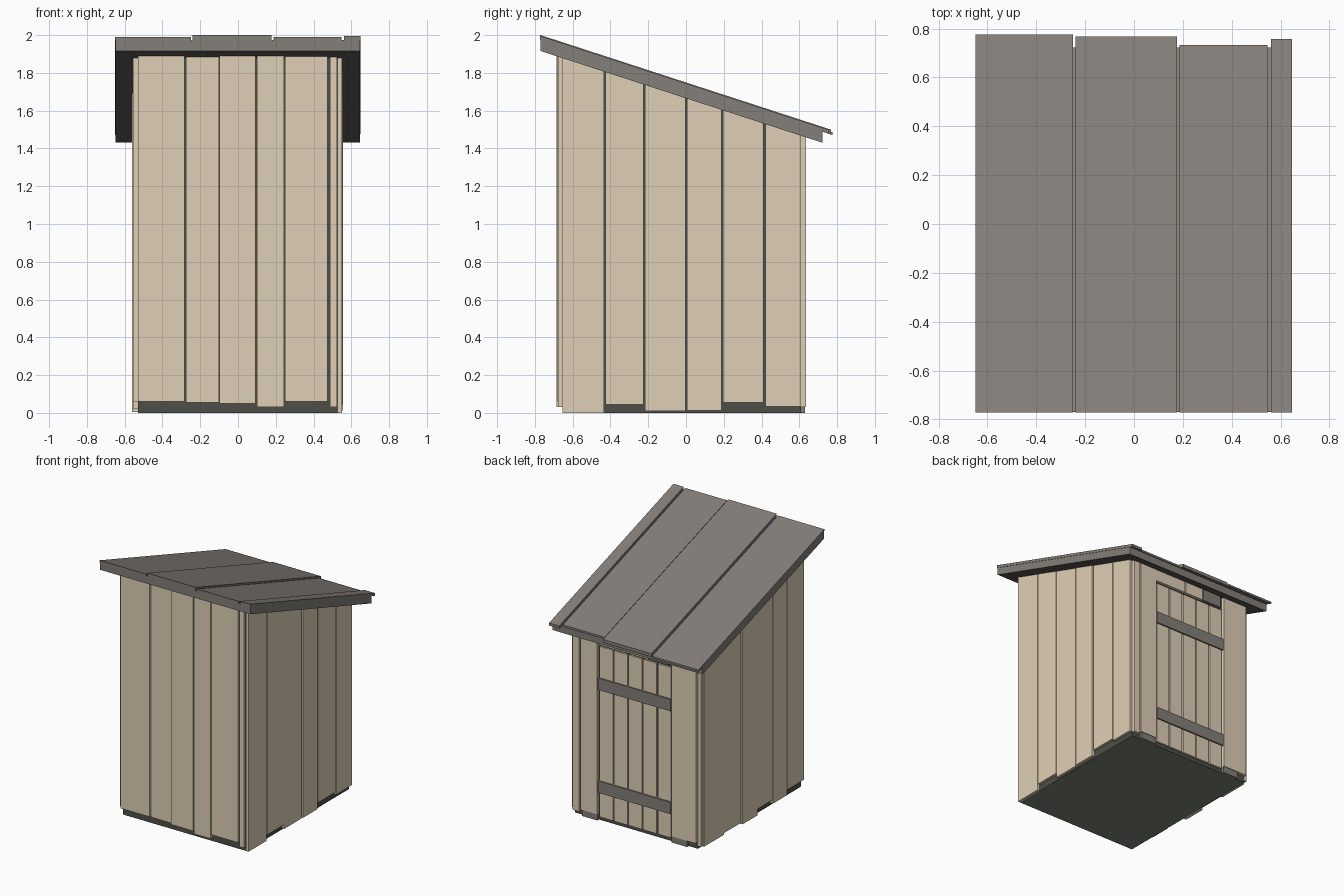
import bpy
import bmesh

if "Cube" in bpy.data.objects:
    bpy.data.objects.remove(bpy.data.objects["Cube"], do_unlink=True)


def material(name, srgb):
    linear = [((c / 255 + 0.055) / 1.055) ** 2.4 for c in srgb] + [1.0]
    mat = bpy.data.materials.new(name)
    mat.use_nodes = True
    mat.diffuse_color = linear
    bsdf = mat.node_tree.nodes["Principled BSDF"]
    bsdf.inputs["Base Color"].default_value = linear
    bsdf.inputs["Roughness"].default_value = 0.9
    return mat


PALE_WOOD = material("pale wood", (223, 208, 183))
GREY_WOOD = material("grey wood", (132, 126, 121))
DARK_FRAME = material("dark frame", (78, 79, 72))
FLOOR_GREY = material("floor grey", (121, 127, 115))
LINING = material("roof lining", (99, 96, 93))

FRONT, BACK, SIDE = -0.655, 0.61, 0.53


def eaves(y):
    """Height of the sloping underside of the roof."""
    return 1.916 - 0.3255 * (y + 0.77)


def block(name, x, y, z, mat, under=None):
    """Box from ranges. A top of None follows the roof slope;
    under makes a sloping slab between two offsets from the eaves."""
    bm = bmesh.new()
    bmesh.ops.create_cube(bm, size=1)
    for v in bm.verts:
        v.co.x = x[v.co.x > 0]
        v.co.y = y[v.co.y > 0]
        top = v.co.z > 0
        if under:
            v.co.z = eaves(v.co.y) + under[top]
        elif top and z[1] is None:
            v.co.z = eaves(v.co.y) + 0.002
        else:
            v.co.z = z[top]
    mesh = bpy.data.meshes.new(name)
    bm.to_mesh(mesh)
    bm.free()
    mesh.materials.append(mat)
    obj = bpy.data.objects.new(name, mesh)
    bpy.context.collection.objects.link(obj)
    return obj


def paint_underside(obj, mat):
    obj.data.materials.append(mat)
    for face in obj.data.polygons:
        face.material_index = int(face.normal.z < -0.5)


# Inner frame with a lighter floor
frame = block("inner_frame", (-SIDE, SIDE), (FRONT, BACK), (0, None), DARK_FRAME)
paint_underside(frame, FLOOR_GREY)

# Front cladding: start, end, bottom, thickness
front_boards = [(-0.53, -0.283, 0.06, 0.03), (-0.276, -0.101, 0.055, 0.02),
                (-0.098, 0.092, 0.05, 0.03), (0.1, 0.243, 0.03, 0.03),
                (0.25, 0.474, 0.06, 0.025), (0.486, 0.525, 0.03, 0.02)]
for a, b, low, t in front_boards:
    block("front_board", (a, b), (FRONT - t, FRONT), (low, None), PALE_WOOD)

# Side cladding
right_boards = [(-0.655, -0.433, 0.0, 0.02), (-0.425, -0.225, 0.045, 0.022),
                (-0.218, -0.003, 0.01, 0.02), (0.006, 0.187, 0.012, 0.025),
                (0.196, 0.41, 0.055, 0.02), (0.42, 0.61, 0.035, 0.022)]
left_boards = [(-0.655, -0.455, 0.06, 0.025), (-0.447, -0.276, 0.02, 0.026),
               (-0.268, -0.085, 0.05, 0.025), (-0.077, 0.104, 0.005, 0.03),
               (0.116, 0.325, 0.02, 0.025), (0.333, 0.575, 0.01, 0.028),
               (0.583, 0.61, 0.02, 0.025)]
for a, b, low, t in right_boards:
    block("plus_x_board", (SIDE, SIDE + t), (a, b), (low, None), PALE_WOOD)
for a, b, low, t in left_boards:
    block("minus_x_board", (-SIDE - t, -SIDE), (a, b), (low, None), PALE_WOOD)

# Back cladding beside the door
for a, b, low in [(-0.53, -0.318, 0.05), (0.322, 0.465, 0.05), (0.475, 0.53, 0.03)]:
    block("back_board", (a, b), (BACK, BACK + 0.025), (low, None), PALE_WOOD)

# Grey sill blocks at the foot of the back wall
for a, b in [(-0.45, -0.318), (0.322, 0.455)]:
    block("sill_block", (a, b), (BACK, BACK + 0.02), (0.0, 0.05), GREY_WOOD)

# Boards over the door
for a, b, mat in [(0.045, 0.316, PALE_WOOD), (-0.12, 0.038, PALE_WOOD),
                  (-0.29, -0.126, GREY_WOOD)]:
    block("lintel_board", (a, b), (BACK, BACK + 0.022), (1.37, None), mat)

# Door planks and battens
door_left, plank = -0.313, 0.125
for i in range(5):
    a = door_left + i * plank
    block("door_plank", (a + 0.006, a + plank - 0.006), (BACK, BACK + 0.014),
          (0.03, 1.355), PALE_WOOD)
for low in (0.22, 1.02):
    block("door_batten", (door_left, door_left + 5 * plank), (BACK, BACK + 0.025),
          (low, low + 0.092), GREY_WOOD)

# Roof deck with a darker underside
deck = block("roof_deck", (-0.648, 0.645), (-0.77, 0.722), None, GREY_WOOD, (0, 0.059))
paint_underside(deck, LINING)

# Roof boards: start, end, back edge, thickness
for a, b, end, t in [(-0.65, -0.25, 0.775, 0.014), (-0.24, 0.177, 0.767, 0.025),
                     (0.187, 0.547, 0.733, 0.015), (0.56, 0.648, 0.757, 0.02)]:
    block("roof_board", (a, b), (-0.772, end), None, GREY_WOOD, (0.058, 0.059 + t))
